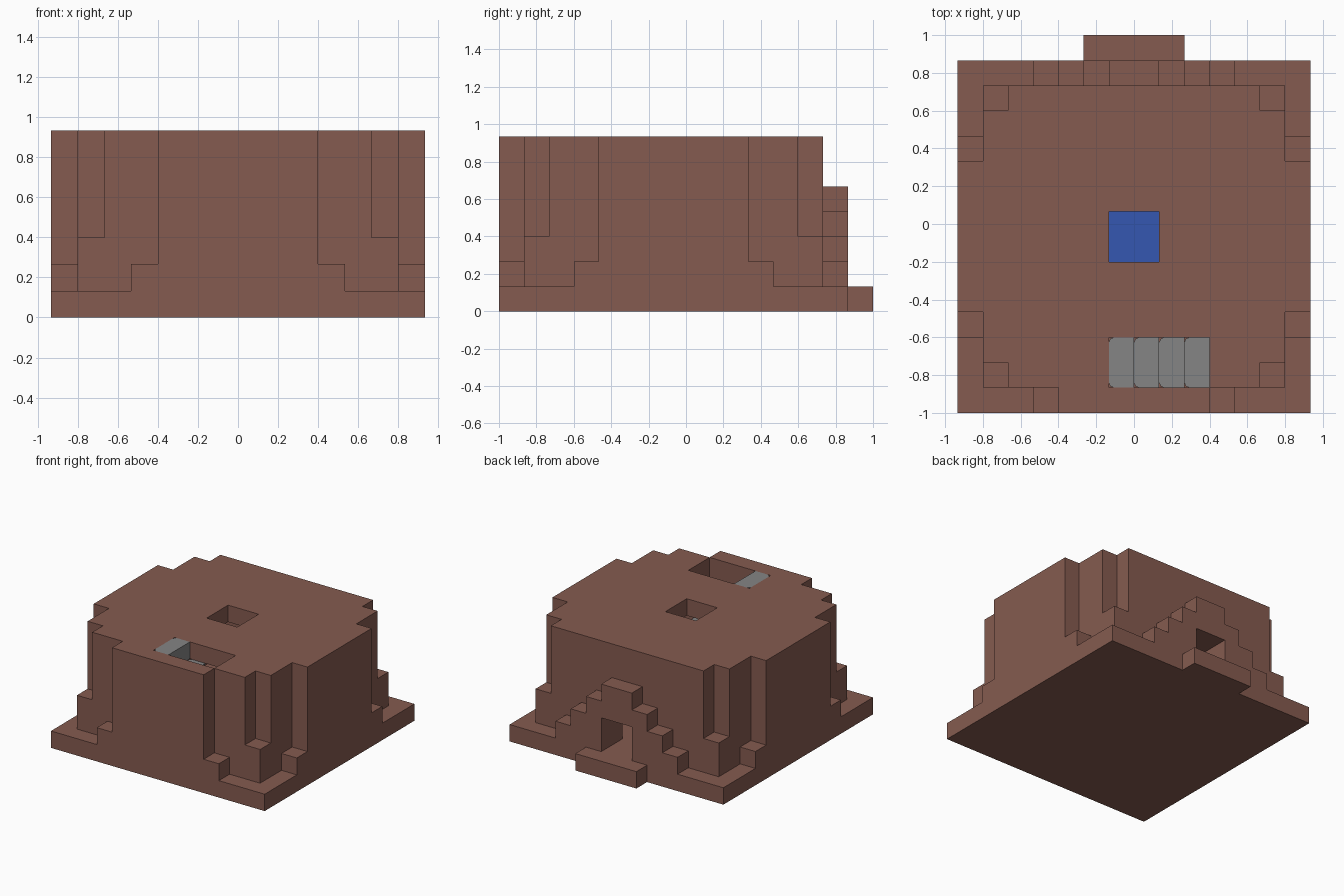
import bpy
import bmesh

U = 2 / 15  # block size; the plan is 14 blocks wide and 15 deep

cube = bpy.data.objects.get("Cube")
if cube:
    bpy.data.objects.remove(cube, do_unlink=True)


def material(name, r, g, b):
    m = bpy.data.materials.new(name)
    m.use_nodes = True
    m.diffuse_color = (r, g, b, 1)
    m.node_tree.nodes["Principled BSDF"].inputs["Base Color"].default_value = (r, g, b, 1)
    return m


brown = material("brown clay", 0.235, 0.105, 0.08)
grey = material("grey stone", 0.235, 0.235, 0.235)
blue = material("blue water", 0.035, 0.095, 0.44)


def block(x0, x1, y0, y1, z0, z1):
    return {(x, y, z) for x in range(x0, x1) for y in range(y0, y1) for z in range(z0, z1)}


def wide(half, y0, y1, z0, z1):
    """Block mirrored about the centre line."""
    return block(-half, half, y0, y1, z0, z1)


def place(x, y, z):
    return (x * U, (y - 7.5) * U, z * U)


def finish(name, bm, mat):
    bmesh.ops.recalc_face_normals(bm, faces=bm.faces)
    mesh = bpy.data.meshes.new(name)
    bm.to_mesh(mesh)
    bm.free()
    mesh.materials.append(mat)
    ob = bpy.data.objects.new(name, mesh)
    bpy.context.collection.objects.link(ob)
    return ob


def build_blocks(name, cells, everything, mat):
    """Skin a set of cells, leaving out faces that touch other cells."""
    bm = bmesh.new()
    verts = {}
    for c in cells:
        for axis in range(3):
            for side in (0, 1):
                near = list(c)
                near[axis] += 2 * side - 1
                if tuple(near) in everything:
                    continue
                a, b = (axis + 1) % 3, (axis + 2) % 3
                loop = []
                for da, db in ((0, 0), (1, 0), (1, 1), (0, 1)):
                    p = list(c)
                    p[axis] += side
                    p[a] += da
                    p[b] += db
                    key = tuple(p)
                    if key not in verts:
                        verts[key] = bm.verts.new(place(*key))
                    loop.append(verts[key])
                bm.faces.new(loop if side else loop[::-1])
    bmesh.ops.dissolve_limit(bm, angle_limit=0.01, verts=bm.verts, edges=bm.edges)
    return finish(name, bm, mat)


# Ground slab with the doorstep at the back
base = wide(7, 0, 14, 0, 1) | wide(2, 14, 15, 0, 1)

# Stepped outer mass: low footings, then the tall walls
body = wide(4, 0, 1, 1, 2) | wide(6, 1, 13, 1, 3) | wide(7, 3, 11, 1, 2)
body |= wide(3, 0, 1, 1, 7) | wide(5, 1, 13, 1, 7)
body |= wide(6, 2, 12, 1, 7) | wide(7, 4, 10, 1, 7)

# Room, roof light, stair opening
body -= wide(5, 2, 12, 1, 6) | wide(6, 5, 9, 1, 6) | wide(3, 1, 2, 1, 6)
body -= wide(1, 6, 8, 6, 7) | block(-1, 3, 1, 3, 6, 7)

# Stepped gable around the back door
arch = set()
for level in range(1, 5):
    arch |= wide(5 - level, 13, 14, level, level + 1)
doorway = wide(1, 12, 14, 1, 3)
body -= doorway
arch -= doorway

solid = base | body | arch
build_blocks("ground_slab", base, solid, brown)
build_blocks("house_walls_and_roof", body, solid, brown)
build_blocks("door_gable", arch, solid, brown)


# Stone steps going down from the roof, with rounded ends
def step(name, x, y0, y1, top):
    bm = bmesh.new()
    bmesh.ops.create_cube(bm, size=1)
    for v in bm.verts:
        v.co = place(x + v.co.x + 0.5, y0 + (v.co.y + 0.5) * (y1 - y0), top - 0.5 + v.co.z)
    ends = [e for e in bm.edges
            if all(v.co.x < (x + 0.5) * U for v in e.verts)
            and abs(e.verts[0].co.z - e.verts[1].co.z) > U / 2]
    bmesh.ops.bevel(bm, geom=ends, offset=0.2 * U, segments=2, profile=0.5, affect='EDGES')
    finish(name, bm, grey)


for i in range(6):
    step(f"stair_step_{i + 1}", i - 1, 1 if i < 4 else 2, 3, 7 - i)

# Pool below the roof light
bm = bmesh.new()
bmesh.ops.create_cube(bm, size=1)
for v in bm.verts:
    v.co = place(v.co.x * 2, 7 + v.co.y * 2, 1.03 + v.co.z * 0.06)
finish("pool_water", bm, blue)
